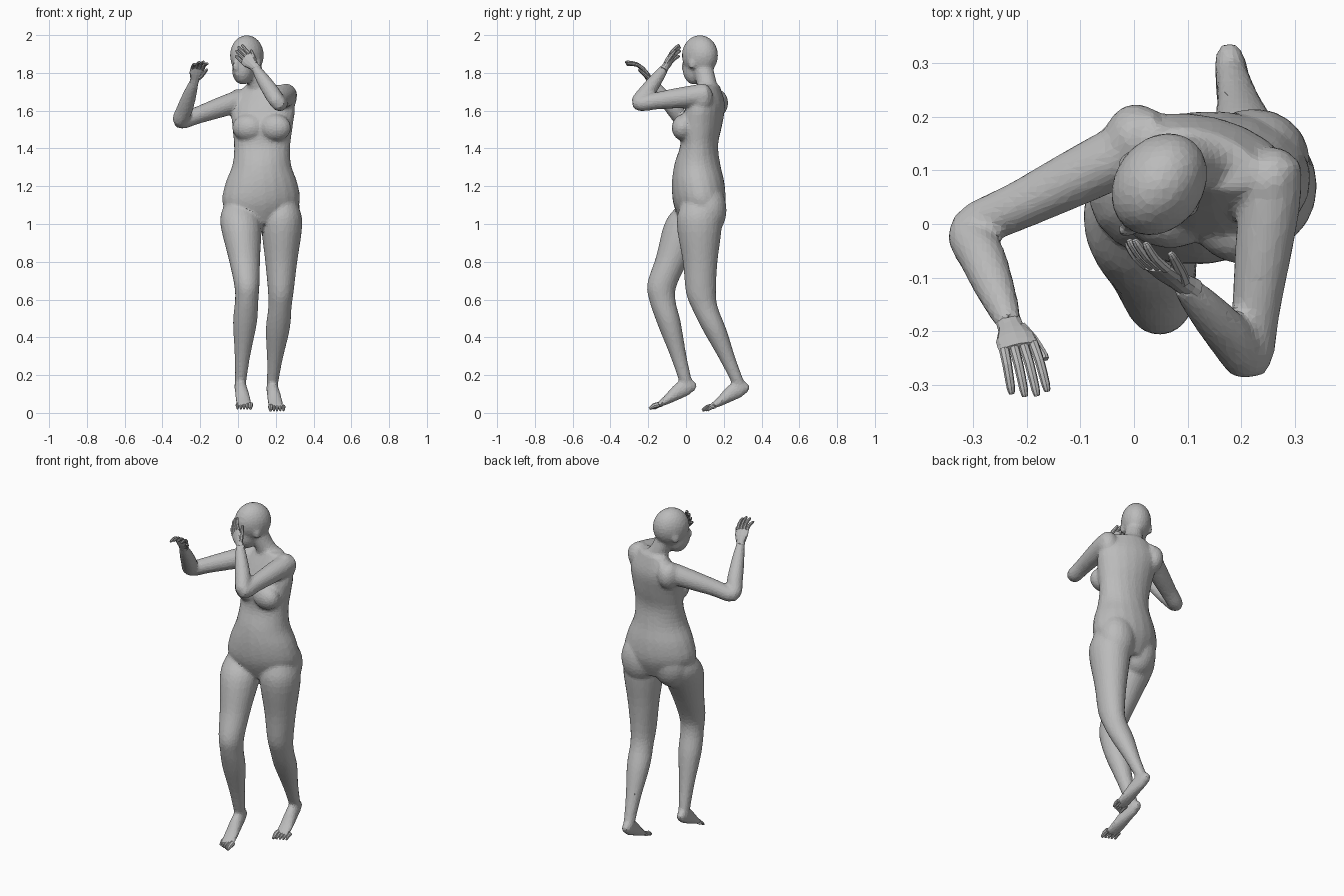
import bpy, bmesh
from math import sin, cos, pi, radians
from mathutils import Vector, Matrix

cube = bpy.data.objects.get("Cube")
if cube:
    bpy.data.objects.remove(cube, do_unlink=True)

skin = bpy.data.materials.new("plain grey")
skin.use_nodes = True
GREY = (0.5, 0.5, 0.5, 1)
skin.diffuse_color = GREY
skin.node_tree.nodes["Principled BSDF"].inputs["Base Color"].default_value = GREY


def refine(rows, steps):
    """Smooth a list of equal-length rows with a Catmull-Rom spline."""
    out = []
    last = len(rows) - 1
    for i in range(last):
        before, start, end, after = (rows[max(0, min(last, i + k))] for k in (-1, 0, 1, 2))
        for s in range(steps):
            t = s / steps
            out.append([q + t / 2 * (r - p + t * (2*p - 5*q + 4*r - e + t * (3*(q - r) + e - p)))
                        for p, q, r, e in zip(before, start, end, after)])
    return out + [list(rows[-1])]


def loft(bm, rings, sides):
    """Skin closed rings given as (centre, half-width vector, half-depth vector)."""
    angles = [2 * pi * k / sides for k in range(sides)]
    loops = [[bm.verts.new(centre + wide * cos(a) + deep * sin(a)) for a in angles]
             for centre, wide, deep in rings]
    faces = [bm.faces.new(loops[0]), bm.faces.new(loops[-1])]
    for lower, upper in zip(loops, loops[1:]):
        for k in range(sides):
            n = (k + 1) % sides
            faces.append(bm.faces.new((lower[k], lower[n], upper[n], upper[k])))
    bmesh.ops.recalc_face_normals(bm, faces=faces)


def stack(bm, rows, sides=20):
    """Level rings: x, y, z, half width, half depth, yaw in radians."""
    rings = []
    for x, y, z, width, depth, yaw in refine(rows, 4):
        rings.append((Vector((x, y, z)), Vector((cos(yaw), sin(yaw), 0)) * width,
                      Vector((-sin(yaw), cos(yaw), 0)) * depth))
    loft(bm, rings, sides)


def tube(bm, rows, side, steps=4, sides=14):
    """Rings across a path: centre, radius along side, radius across it."""
    rows = refine([(*centre, wide, deep) for centre, wide, deep in rows], steps)
    points = [Vector(row[:3]) for row in rows]
    rings = []
    for i, (*centre, wide, deep) in enumerate(rows):
        tangent = (points[min(i + 1, len(points) - 1)] - points[max(i - 1, 0)]).normalized()
        across = Vector(side)
        across = (across - tangent * across.dot(tangent)).normalized()
        rings.append((points[i], across * wide, tangent.cross(across) * deep))
    loft(bm, rings, sides)


def ball(bm, centre, radii, yaw):
    matrix = (Matrix.Translation(centre) @ Matrix.Rotation(yaw, 4, 'Z')
              @ Matrix.Diagonal((*radii, 1)))
    bmesh.ops.create_uvsphere(bm, u_segments=20, v_segments=14, radius=1, matrix=matrix)


def along(joints, t):
    """Point on a two-bone limb: 0 is its root, 1 its bend, 2 its end."""
    bone = 1 if t > 1 else 0
    return joints[bone].lerp(joints[bone + 1], t - bone)


def finish(bm, name):
    mesh = bpy.data.meshes.new(name)
    bm.to_mesh(mesh)
    bm.free()
    mesh.materials.append(skin)
    part = bpy.data.objects.new(name, mesh)
    bpy.context.scene.collection.objects.link(part)
    return part


body = bmesh.new()

# Torso: even steps upward, twisting from the hips to the shoulders
HIP_YAW, CHEST_YAW, HEAD_YAW = radians(14), radians(-15), radians(-36)
TORSO = ((.07, .13, .09), (.07, .205, .135), (.065, .193, .14), (.06, .155, .122),
         (.07, .15, .1), (.08, .163, .11), (.105, .17, .095), (.12, .1, .05))
stack(body, [(.12 + .002 * i, y, 1 + .105 * i, width, depth,
              HIP_YAW + (CHEST_YAW - HIP_YAW) * i / 6)
             for i, (y, width, depth) in enumerate(TORSO)])

# Breasts and buttocks, paired about the spine
for side in (-1, 1):
    ball(body, (.125 + side * .07, .005 - side * .015, 1.51), (.088, .064, .072), CHEST_YAW)
    ball(body, (.13 + side * .09, .095 + side * .02, 1.075), (.108, .1, .14), HIP_YAW)

# Legs share one thickness profile: position on the limb, half width, half depth
LEG = ((-.5, .03, .04), (-.25, .085, .095), (0, .109, .12), (.5, .085, .092), (.9, .068, .08),
       (1.1, .062, .07), (1.35, .064, .064), (1.7, .042, .044), (2, .03, .034))
LEG_JOINTS = {
    "right": [Vector(p) for p in ((.015, .005, 1), (.05, -.14, .65), (.013, 0, .16))],
    "left": [Vector(p) for p in ((.232, .07, 1), (.226, .08, .6), (.182, .28, .15))]}
for joints in LEG_JOINTS.values():
    stack(body, [(*along(joints, t), width, depth, 0) for t, width, depth in LEG])

# Feet from the ankle joint: forward, height, half width, half thickness
FOOT = ((-.05, -.03, .02, .02), (-.02, -.02, .03, .04), (.03, -.04, .034, .044),
        (.1, -.09, .041, .025), (.16, -.125, .042, .01))
for joints in LEG_JOINTS.values():
    tube(body, [(joints[-1] + Vector((ahead / 7, -ahead, up)), width, thick)
                for ahead, up, width, thick in FOOT], (1, 0, 0))

# Arms share one radius profile, with a rounded shoulder over the root
ARM = ((-.2, .05), (0, .058), (.3, .055), (.7, .046), (1, .042), (1.3, .044), (1.7, .035), (2, .023))
ARM_JOINTS = {
    "right": [Vector(p) for p in ((0, .14, 1.65), (-.303, -.01, 1.545), (-.23, -.19, 1.76))],
    "left": [Vector(p) for p in ((.255, .06, 1.68), (.215, -.25, 1.64), (.09, -.11, 1.83))]}
for joints in ARM_JOINTS.values():
    root, elbow, wrist = joints
    tube(body, [(along(joints, t), radius, radius) for t, radius in ARM],
         (elbow - root).cross(wrist - elbow))
    ball(body, root + Vector((0, .02, -.01)), (.056, .065, .075), CHEST_YAW)

# Neck, skull and jaw, the head turned to its right
NECK_BASE, SKULL = Vector((.125, .125, 1.68)), Vector((.047, .074, 1.893))
tube(body, [(NECK_BASE.lerp(SKULL, t), radius, .053)
            for t, radius in ((0, .1), (.3, .055), (.8, .05))], (1, 0, 0))
turn = Matrix.Rotation(HEAD_YAW, 3, 'Z')


def on_head(side, ahead, up):
    return SKULL + turn @ Vector((side, -ahead, up))


ball(body, SKULL, (.083, .103, .107), HEAD_YAW)
ball(body, on_head(0, .035, -.08), (.055, .066, .076), HEAD_YAW)

# Nose, lips and ears
tube(body, [(on_head(0, .092, -.02), .008, .008), (on_head(0, .108, -.05), .012, .012),
            (on_head(0, .107, -.07), .016, .012), (on_head(0, .09, -.08), .01, .008)],
     turn @ Vector((1, 0, 0)))
ball(body, on_head(0, .094, -.1), (.022, .012, .01), HEAD_YAW)
for side in (-1, 1):
    ball(body, on_head(side * .077, 0, -.045), (.011, .02, .03), HEAD_YAW)

# Fuse the overlapping parts into one skin, then simplify it to flat facets
figure = finish(body, "body")
fuse = figure.modifiers.new("fuse", 'REMESH')
fuse.mode, fuse.voxel_size = 'VOXEL', .009
relax = figure.modifiers.new("relax", 'SMOOTH')
relax.factor, relax.iterations = .5, 9
facet = figure.modifiers.new("facet", 'DECIMATE')
facet.ratio = .2

# Toes, the big one on the inner side
for name, joints in LEG_JOINTS.items():
    inner = 1 if name == "right" else -1
    bm = bmesh.new()
    for k in range(5):
        radius = .01 if k else .014
        root = joints[-1] + Vector((.022 + inner * (.031 - k * .017), k * .004 - .142, -.116))
        tip = root + Vector((0, k * .003 - .052, -.022))
        middle = root.lerp(tip, .5) + Vector((0, 0, .005))
        tube(bm, [(root, radius, radius), (middle, radius, radius),
                  (tip, radius / 2, radius / 2)], (1, 0, 0), 2, 8)
    finish(bm, name + "_toes")


def hand(name, wrist, forward, palm, mirror, curl):
    forward, palm = Vector(forward).normalized(), Vector(palm)
    palm = (palm - forward * palm.dot(forward)).normalized()
    thumb = forward.cross(palm) * mirror

    def at(ahead, out, down):
        return wrist + forward * ahead + thumb * out + palm * down

    # Palm
    bm = bmesh.new()
    tube(bm, [(at(ahead, 0, 0), wide, thick) for ahead, wide, thick in
              ((-.03, .024, .022), (.01, .025, .018), (.045, .037, .016),
               (.08, .037, .011))], thumb, 2, 12)
    # Four fingers fanned out and curling toward the palm
    for k, length in enumerate((.076, .084, .078, .06)):
        out = .028 - k * .0185
        tube(bm, [(at(.075 + length * t, out * (1 + t / 6), curl * t * t), radius, radius)
                  for t, radius in ((0, .01), (.5, .009), (.9, .008), (1, .005))], thumb, 2, 8)
    # Thumb
    tube(bm, [(at(.015 + .08 * t, .015 + .05 * t - .02 * t * t, .025 * t), radius, radius)
              for t, radius in ((0, .014), (.4, .011), (.9, .008), (1, .005))], palm, 2, 8)
    finish(bm, name)


hand("right_hand", ARM_JOINTS["right"][-1], (.2, -.5, .8), (0, -.5, -.8), 1, .06)
hand("left_hand", ARM_JOINTS["left"][-1], (-.65, .4, .65), (.25, .9, -.1), -1, .02)
